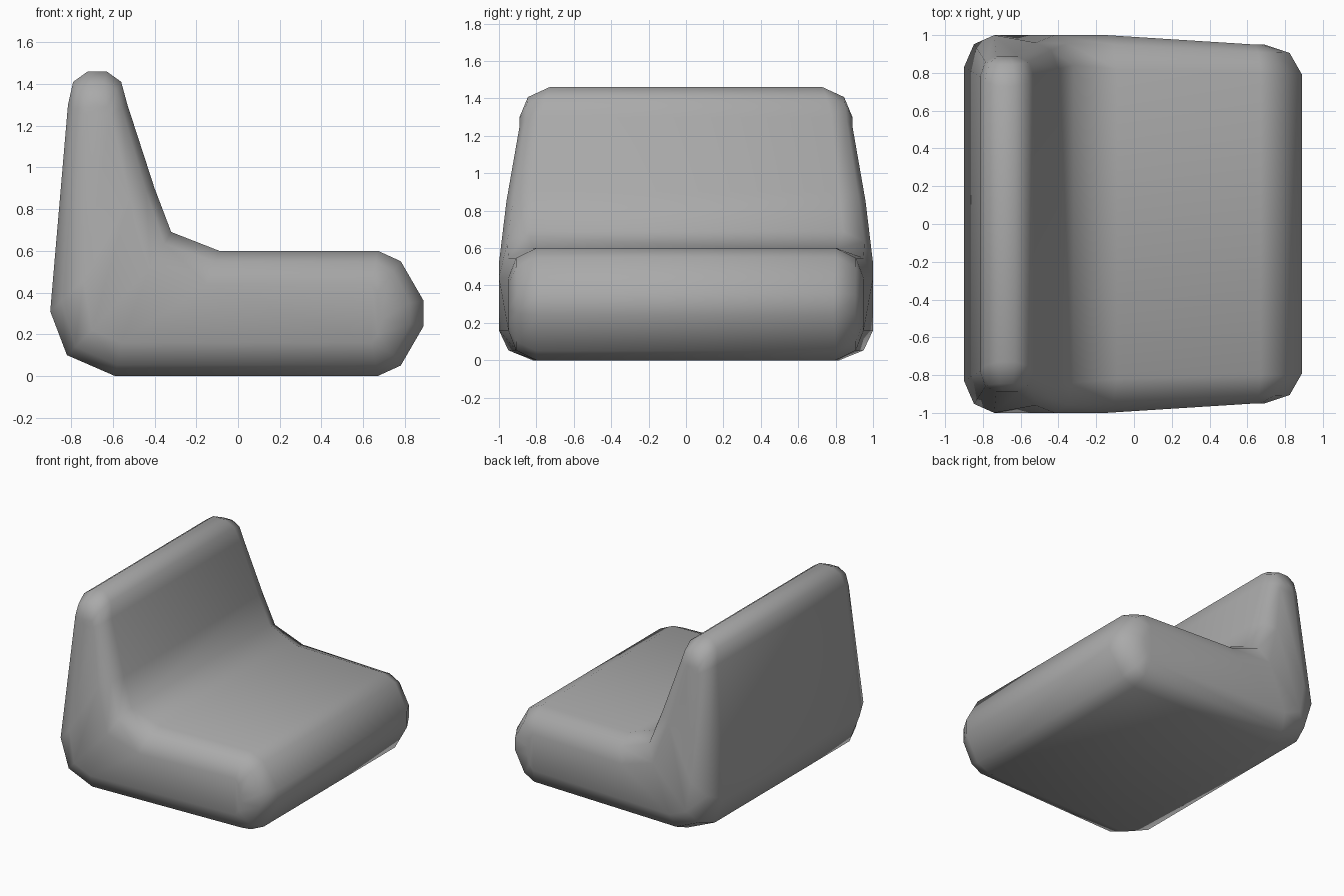
import bpy
import bmesh

# Remove the default cube if present
default_cube = bpy.data.objects.get("Cube")
if default_cube:
    bpy.data.objects.remove(default_cube, do_unlink=True)

# Upholstery colour
fabric = bpy.data.materials.new("grey fabric")
fabric.use_nodes = True
grey = (0.4, 0.4, 0.4, 1.0)
fabric.diffuse_color = grey
fabric.node_tree.nodes["Principled BSDF"].inputs["Base Color"].default_value = grey

# Chair outline, counter-clockwise from the rear base:
# (outline x, z), (side panel x, z), outline half width, side panel half width
OUTLINE = [
    ((-.90, .31), (-.74, .46), .83, 1),      # rear base
    ((-.82, .10), (-.70, .22), .82, 1),
    ((-.59, 0), (-.56, .16), .82, 1),        # underside
    ((.67, 0), (.64, .16), .80, .95),
    ((.78, .05), (.67, .20), .80, .95),      # rounded seat front
    ((.89, .24), (.69, .27), .79, .95),
    ((.89, .36), (.69, .33), .79, .95),
    ((.78, .55), (.67, .40), .80, .95),
    ((.67, .60), (.64, .44), .80, .95),      # seat top
    ((-.09, .60), (-.15, .44), .82, 1),
    ((-.32, .69), (-.42, .52), .84, 1),      # curve into the backrest
    ((-.40, .90), (-.52, .85), .82, .96),
    ((-.53, 1.3), (-.61, 1.25), .78, .89),
    ((-.56, 1.41), (-.63, 1.29), .75, .89),  # rounded backrest top
    ((-.63, 1.46), (-.66, 1.3), .73, .89),
    ((-.72, 1.46), (-.69, 1.3), .73, .89),
    ((-.79, 1.41), (-.72, 1.29), .75, .89),
    ((-.815, 1.3), (-.73, 1.25), .78, .89),
]
COUNT = len(OUTLINE)
TIP = 5  # first outline point of the seat's front tip


def blend(start, end, amount):
    return start + (end - start) * amount


def make_ring(bm, side, inset, spread):
    """One loop of the padded edge, between the outline and the side panel."""
    ring = []
    for outer, inner, narrow, wide in OUTLINE:
        x = blend(outer[0], inner[0], inset)
        z = blend(outer[1], inner[1], inset)
        ring.append(bm.verts.new((x, side * blend(narrow, wide, spread), z)))
    return ring


def fill_side(bm, ring):
    """Fill the bent side panel with a strip of quads running tip to top."""
    for step in range(COUNT // 2 - 1):
        low, high = TIP - step, TIP + 1 + step
        bm.faces.new((ring[low % COUNT], ring[(low - 1) % COUNT],
                      ring[(high + 1) % COUNT], ring[high % COUNT]))


# Chair body: padded loops from one side to the other
bm = bmesh.new()
edge_steps = [(1, 1), (.33, .72), (0, 0)]
rings = [make_ring(bm, -1, *step) for step in edge_steps]
rings += [make_ring(bm, 1, *step) for step in reversed(edge_steps)]

for first, second in zip(rings, rings[1:]):
    for i in range(COUNT):
        j = (i + 1) % COUNT
        bm.faces.new((first[i], first[j], second[j], second[i]))
fill_side(bm, rings[0])
fill_side(bm, rings[-1])
bmesh.ops.recalc_face_normals(bm, faces=bm.faces[:])

for face in bm.faces:
    face.smooth = True

mesh = bpy.data.meshes.new("padded_seat")
bm.to_mesh(mesh)
bm.free()
mesh.materials.append(fabric)
chair = bpy.data.objects.new("padded_seat", mesh)
bpy.context.scene.collection.objects.link(chair)
